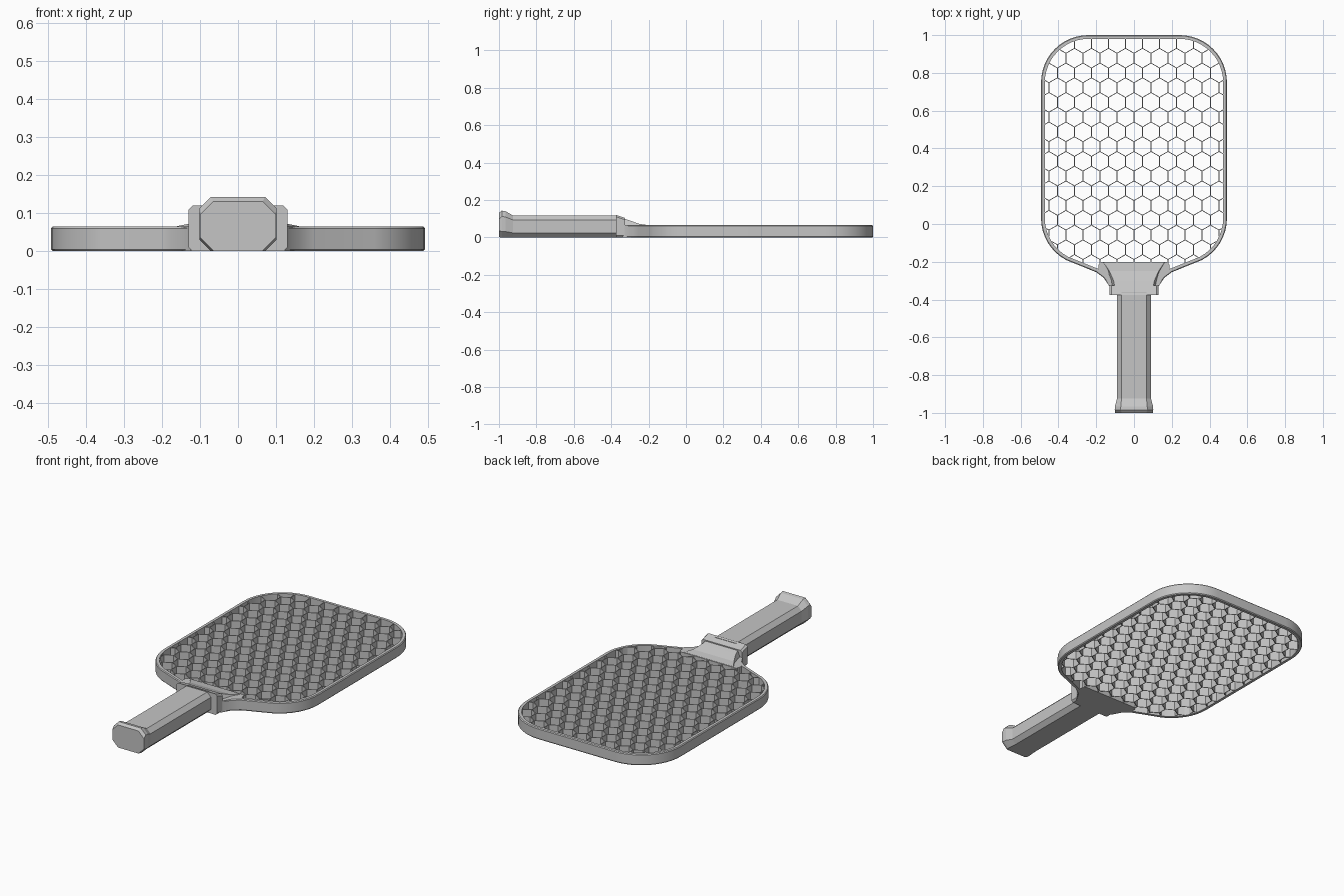
import bpy, bmesh, math
from mathutils import Vector

cube = bpy.data.objects.get("Cube")
if cube:
    bpy.data.objects.remove(cube, do_unlink=True)

grey = bpy.data.materials.new("matte grey")
grey.use_nodes = True
GREY = (0.56, 0.56, 0.56, 1)
grey.diffuse_color = GREY
grey.node_tree.nodes["Principled BSDF"].inputs["Base Color"].default_value = GREY

THICK = 0.065


def finish(name, bm, smooth=False):
    bmesh.ops.recalc_face_normals(bm, faces=bm.faces)
    mesh = bpy.data.meshes.new(name)
    bm.to_mesh(mesh)
    bm.free()
    mesh.materials.append(grey)
    ob = bpy.data.objects.new(name, mesh)
    bpy.context.collection.objects.link(ob)
    if smooth:
        bpy.ops.object.select_all(action="DESELECT")
        ob.select_set(True)
        bpy.context.view_layer.objects.active = ob
        bpy.ops.object.shade_smooth_by_angle(angle=math.radians(30))


def loft(name, rings, closed=False, smooth=False):
    """Skin equal-sized point rings; cap the ends or join them in a loop."""
    bm = bmesh.new()
    loops = [[bm.verts.new(p) for p in ring] for ring in rings]
    n = len(loops[0])
    pairs = list(zip(loops, loops[1:]))
    if closed:
        pairs.append((loops[-1], loops[0]))
    else:
        bm.faces.new(loops[0])
        bm.faces.new(loops[-1])
    for a, b in pairs:
        for i in range(n):
            j = (i + 1) % n
            bm.faces.new((a[i], a[j], b[j], b[i]))
    finish(name, bm, smooth)


def arc(cx, cy, radius, start, end, steps):
    angles = [math.radians(start + (end - start) * i / steps) for i in range(steps + 1)]
    return [Vector((cx + radius * math.cos(a), cy + radius * math.sin(a))) for a in angles]


# Head outline: right half from the neck up to the top, then mirrored
half = [Vector((0.13, -0.33)), Vector((0.16, -0.285)), Vector((0.20, -0.255))]
half += arc(0.242, 0.03, 0.25, -62, 0, 8)
half += arc(0.242, 0.75, 0.25, 0, 90, 12)
outline = half + [Vector((-p.x, p.y)) for p in reversed(half)]


def inset(points, d):
    result = []
    for i, p in enumerate(points):
        a = (p - points[i - 1]).normalized()
        b = (points[(i + 1) % len(points)] - p).normalized()
        t = (a + b).normalized()
        result.append(p + Vector((-t.y, t.x)) * d)
    return result


def ring(points, z):
    return [(p.x, p.y, z) for p in points]


# Outer rim with softened outer edges
inner = inset(outline, 0.02)
soft = inset(outline, 0.004)
loft("head_rim", [ring(soft, 0), ring(outline, 0.005), ring(outline, THICK - 0.005),
                  ring(soft, THICK), ring(inner, THICK), ring(inner, 0)], closed=True, smooth=True)


# Open honeycomb core, each thin wall trimmed at the rim
def inside(p):
    hit = False
    for a, b in zip(inner, inner[1:] + inner[:1]):
        if (a.y > p.y) != (b.y > p.y):
            if p.x < a.x + (p.y - a.y) * (b.x - a.x) / (b.y - a.y):
                hit = not hit
    return hit


def trim(p, q):
    if inside(p) == inside(q):
        return (p, q) if inside(p) else None
    if not inside(p):
        p, q = q, p
    lo, hi = p, q
    for _ in range(10):
        mid = (lo + hi) / 2
        lo, hi = (mid, hi) if inside(mid) else (lo, mid)
    return p, hi


SIDE, WALL = 0.052, 0.004
WIDTH, ROW = SIDE * math.sqrt(3), SIDE * 1.5
core = bmesh.new()
for r in range(-5, 14):
    for c in range(-7, 8):
        centre = Vector(((c + 0.5 * (r % 2)) * WIDTH, r * ROW + 0.02))
        top = centre + Vector((0, SIDE))
        right_up = centre + Vector((WIDTH / 2, SIDE / 2))
        right_low = centre + Vector((WIDTH / 2, -SIDE / 2))
        left_up = centre + Vector((-WIDTH / 2, SIDE / 2))
        for wall in ((top, right_up), (top, left_up), (right_up, right_low)):
            seg = trim(*wall)
            if not seg:
                continue
            a, b = seg
            t = (b - a).normalized() * WALL / 2
            s = Vector((-t.y, t.x))
            quad = [a - s, b - s, b + s, a + s]
            low = [core.verts.new((*p, 0.002)) for p in quad]
            high = [core.verts.new((*p, THICK - 0.002)) for p in quad]
            core.faces.new(low)
            core.faces.new(high)
            for i in range(4):
                j = (i + 1) % 4
                core.faces.new((low[i], low[j], high[j], high[i]))
finish("honeycomb_core", core)

# Solid throat plate and the wedge rising from it to the collar
right = [Vector((0.125, -0.34)), Vector((0.155, -0.285)), Vector((0.188, -0.25)),
         Vector((0.187, -0.215)), Vector((0.175, -0.20))]
plate = right + [Vector((-p.x, p.y)) for p in reversed(right)]
loft("throat_plate", [ring(plate, 0), ring(plate, THICK)])
loft("throat_wedge", [[(-w, y, 0.05), (w, y, 0.05), (t, y, z), (-t, y, z)]
                      for y, w, t, z in ((-0.35, 0.115, 0.098, 0.106), (-0.30, 0.125, 0.108, 0.09),
                                         (-0.25, 0.145, 0.13, 0.072), (-0.205, 0.165, 0.16, 0.066))])


# Eight-sided cross-section resting on the ground
def octagon(y, w, z0, z1, cut):
    return [(-w + cut, y, z0), (w - cut, y, z0), (w, y, z0 + cut), (w, y, z1 - cut),
            (w - cut, y, z1), (-w + cut, y, z1), (-w, y, z1 - cut), (-w, y, z0 + cut)]


loft("collar", [octagon(-0.375, 0.13, 0, 0.12, 0.01), octagon(-0.325, 0.13, 0, 0.104, 0.01)])

# Handle with flared butt end
loft("handle", [octagon(-1.0, 0.1, 0.001, 0.131, 0.035), octagon(-0.985, 0.102, 0, 0.143, 0.031),
                octagon(-0.965, 0.101, 0, 0.14, 0.031), octagon(-0.925, 0.09, 0, 0.117, 0.024),
                octagon(-0.36, 0.09, 0, 0.117, 0.024)])
